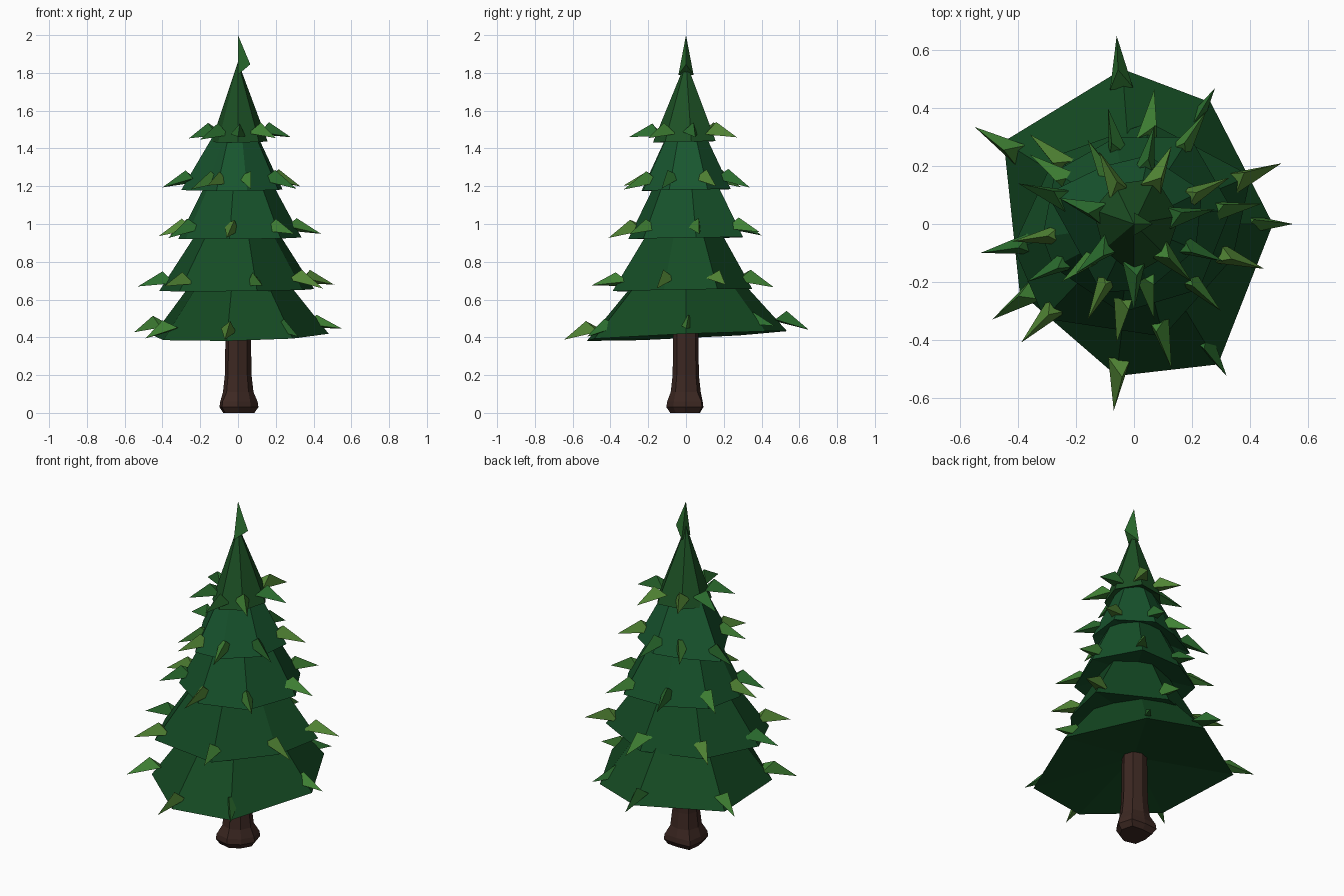
import bpy, bmesh, random
from math import cos, sin, pi, hypot
from mathutils import Vector

if "Cube" in bpy.data.objects:
    bpy.data.objects.remove(bpy.data.objects["Cube"])

random.seed(4)


def material(name, rgb):
    m = bpy.data.materials.new(name)
    m.diffuse_color = (*rgb, 1)
    m.use_nodes = True
    m.node_tree.nodes["Principled BSDF"].inputs["Base Color"].default_value = m.diffuse_color
    return m


BARK = material("bark", (0.046, 0.021, 0.016))
NEEDLES = [material(f"needles_{i}", c) for i, c in enumerate([
    (0.007, 0.067, 0.016), (0.007, 0.070, 0.018), (0.008, 0.082, 0.023),
    (0.009, 0.092, 0.028), (0.012, 0.082, 0.018)])]
LEAVES = [material(f"leaf_{i}", c) for i, c in enumerate([
    (0.024, 0.155, 0.028), (0.050, 0.22, 0.034), (0.085, 0.24, 0.036)])]


def make(name, verts, faces, mats, face_mats=None):
    me = bpy.data.meshes.new(name)
    me.from_pydata(verts, [], faces)
    for m in mats:
        me.materials.append(m)
    if face_mats:
        me.polygons.foreach_set("material_index", face_mats)
    bm = bmesh.new()
    bm.from_mesh(me)
    bmesh.ops.recalc_face_normals(bm, faces=bm.faces)
    bm.to_mesh(me)
    bm.free()
    ob = bpy.data.objects.new(name, me)
    bpy.context.collection.objects.link(ob)
    return ob


# trunk: eight-sided column with a lumpy, rooted foot
N = 8
profile = [(0.0, 0.080), (0.03, 0.100), (0.06, 0.096), (0.11, 0.080),
           (0.20, 0.070), (0.60, 0.064)]
lumps = [1.08, 1.20, 0.92, 1.20, 0.98, 1.20, 1.04, 0.95]
verts, faces = [], []
for j, (z, r) in enumerate(profile):
    for i in range(N):
        k = lumps[i] if j < 3 else 1 + (lumps[i] - 1) * 0.3
        a = 2 * pi * i / N
        verts.append((r * k * cos(a), r * k * sin(a), z))
for j in range(len(profile) - 1):
    for i in range(N):
        n = (i + 1) % N
        faces.append((j * N + i, j * N + n, (j + 1) * N + n, (j + 1) * N + i))
faces += [tuple(range(N)), tuple(range((len(profile) - 1) * N, len(profile) * N))]
make("trunk", verts, faces, [BARK])

# tiers: rim height, apex height, rim inset from leaf tips, leaf tip positions
TIERS = [
    (0.408, 1.02, 0.115, [(0.55, 0), (0.28, 0.47), (-0.06, 0.65), (-0.55, 0.335),
                          (-0.49, -0.33), (-0.07, -0.645), (0.32, -0.525)]),
    (0.65, 1.29, 0.115, [(0.51, 0.21), (0.07, 0.465), (-0.36, 0.31), (-0.53, -0.10),
                         (-0.39, -0.41), (0.13, -0.50), (0.45, -0.155)]),
    (0.925, 1.55, 0.105, [(0.44, 0.07), (0.25, 0.39), (-0.09, 0.40), (-0.36, 0.24),
                          (-0.42, -0.06), (-0.37, -0.20), (-0.06, -0.41), (0.30, -0.30)]),
    (1.18, 1.69, 0.105, [(0.33, 0.16), (0.07, 0.34), (-0.16, 0.29), (-0.40, 0.14),
                         (-0.25, -0.20), (-0.16, -0.33), (0.07, -0.33), (0.31, -0.13)]),
    (1.435, 1.86, 0.125, [(0.28, 0.05), (0.13, 0.27), (-0.12, 0.25), (-0.26, 0.09),
                          (-0.20, -0.17), (0.0, -0.30), (0.20, -0.20)]),
]
# the widest tier has its own irregular rim
LOW_RIM = [(0.48, 0.0), (0.265, 0.42), (-0.04, 0.535), (-0.45, 0.285),
           (-0.395, -0.235), (-0.06, -0.525), (0.29, -0.485)]


def leaf(tip, out, up, length=0.19):
    """Three-sided folded spike running back from its tip."""
    side = out.cross(up)
    back = tip - out * length
    ridge = tip - out * 0.14 * length / 0.19 + up * 0.065
    return [tip, back + side * 0.04, back - side * 0.04, ridge]


for t, (z, apex, inset, tips) in enumerate(TIERS):
    n = len(tips)
    rim, lv, lf, lm = [], [], [], []
    for i, (x, y) in enumerate(tips):
        r = hypot(x, y)
        k = (r - inset) / r
        zr = z + (0.04 * y + 0.02 * x) * (1 if t == 0 else 0.3)
        rim.append((*LOW_RIM[i], zr) if t == 0 else (x * k, y * k, zr))
        # drooping leaf resting on the rim corner
        d = Vector((x / r, y / r, 0))
        roll = random.uniform(-0.45, 0.45)
        droop = random.uniform(0.05, 0.3)
        out = (d - Vector((0, 0, droop))).normalized()
        flat = out.cross(Vector((0, 0, 1))).normalized()
        up = flat.cross(out) * cos(roll) + flat * sin(roll)
        b = len(lv)
        lv += leaf(Vector((x, y, zr + 0.035 - 0.1 * droop)), out, up,
                   0.19 if t < 4 else 0.17)
        lf += [(b, b + 1, b + 2), (b, b + 3, b + 1), (b, b + 2, b + 3),
               (b + 1, b + 3, b + 2)]
        lm += [random.randrange(3)] * 4
    # faceted cone with a hollowed underside
    verts = rim + [(0, 0, apex), (0, 0, z + 0.07)]
    faces = []
    for i in range(n):
        faces += [(i, (i + 1) % n, n), ((i + 1) % n, i, n + 1)]
    make(f"branch_tier_{t + 1}", verts, faces, [NEEDLES[t]])
    make(f"tier_{t + 1}_leaves", lv, lf, LEAVES, lm)

# upright leaf at the crown
top = leaf(Vector((0, 0, 2.0)), Vector((0, 0, 1)), Vector((1, 0, 0)), 0.21)
make("crown_leaf", top, [(0, 1, 2), (0, 3, 1), (0, 2, 3), (1, 3, 2)], [LEAVES[0]])
